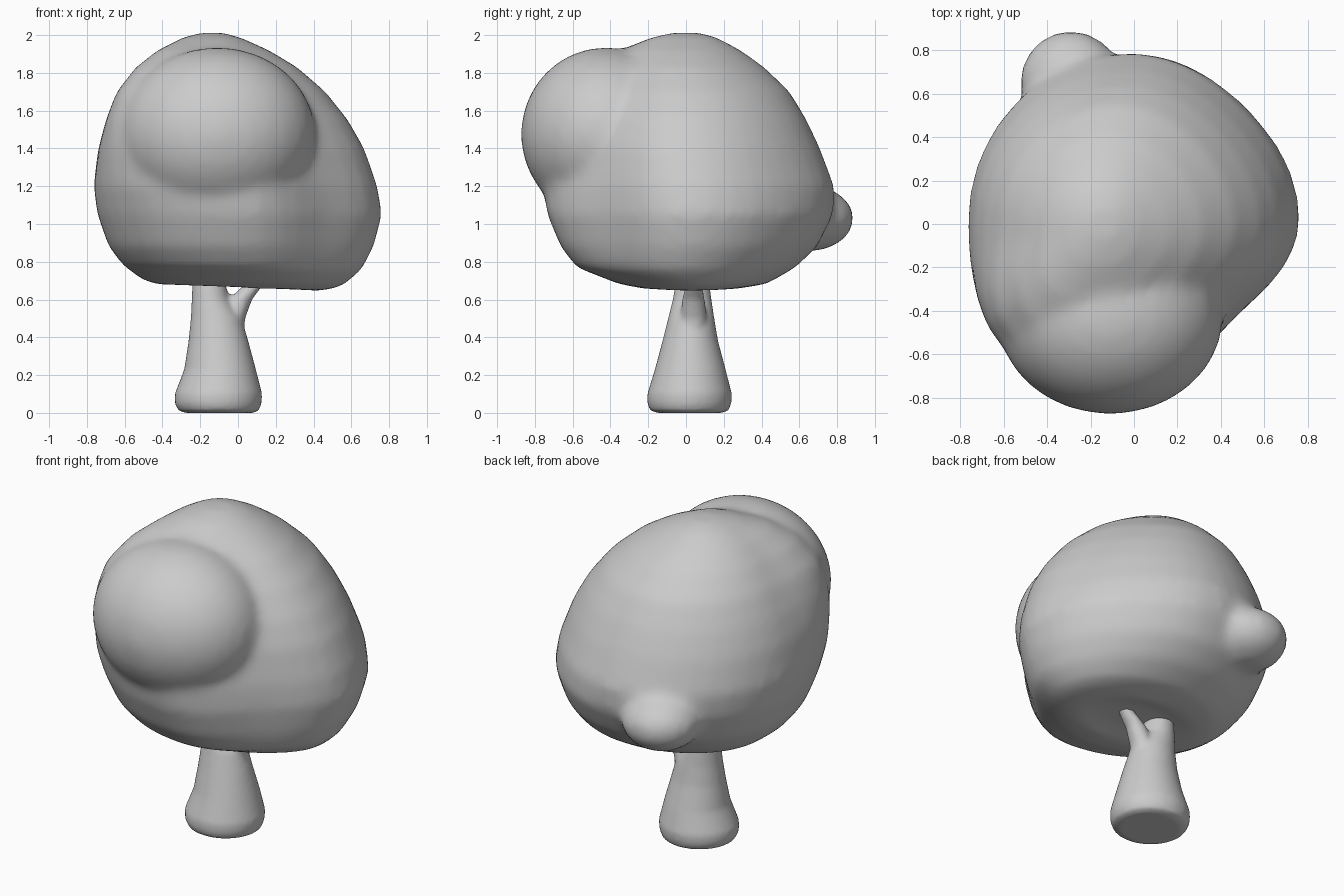
import bpy, bmesh, math
from mathutils import Matrix

if "Cube" in bpy.data.objects:
    bpy.data.objects.remove(bpy.data.objects["Cube"])


def add_loft(bm, rings, n=40):
    """Stack of rings (z, xmin, xmax, ymin, ymax[, front-left bulge, front-right bulge, tilt])."""
    loops = []
    for ring in rings:
        z, x0, x1, y0, y1, fl, fr, tilt = (tuple(ring) + (0, 0, 0))[:8]
        cx, cy = (x0 + x1) / 2, (y0 + y1) / 2
        loop = []
        for i in range(n):
            a = 2 * math.pi * i / n
            c, s = math.cos(a), math.sin(a)
            k = 0
            if s < 0:
                k = fl if c < 0 else fr
            elif c > 0:
                k = fr * 0.3
            f = 1 + k * math.sin(2 * a) ** 2
            x, y = cx + c * f * (x1 - x0) / 2, cy + s * f * (y1 - y0) / 2
            loop.append(bm.verts.new((x, y, z - tilt * x)))
        loops.append(loop)
    for lo, hi in zip(loops, loops[1:]):
        for i in range(n):
            j = (i + 1) % n
            bm.faces.new((lo[i], lo[j], hi[j], hi[i]))
    bm.faces.new(loops[0][::-1])
    bm.faces.new(loops[-1])


def add_ball(bm, loc, radii, rot=0):
    m = Matrix.Translation(loc) @ Matrix.Rotation(rot, 4, 'Z') @ Matrix.Diagonal((*radii, 1))
    bmesh.ops.create_uvsphere(bm, u_segments=32, v_segments=20, radius=1, matrix=m)


def finish(name, bm, voxel, smooth):
    """Fuse the overlapping volumes into one softly blended skin."""
    me = bpy.data.meshes.new(name)
    bm.to_mesh(me)
    bm.free()
    ob = bpy.data.objects.new(name, me)
    bpy.context.collection.objects.link(ob)
    r = ob.modifiers.new("fuse", 'REMESH')
    r.mode = 'VOXEL'
    r.voxel_size = voxel
    r.use_smooth_shade = True
    s = ob.modifiers.new("soften", 'SMOOTH')
    s.factor = 0.5
    s.iterations = smooth
    return ob


# Foliage: lopsided crown, front lobe and small rear knob
bm = bmesh.new()
add_loft(bm, [
    (0.685, -.20, .20, -.12, .18, 0, 0, .04),
    (0.66, -.40, .42, -.22, .26, 0, 0, .04),
    (0.685, -.50, .55, -.36, .43, 0, -.05, .03),
    (0.77, -.61, .655, -.58, .58, .02, -.10, .02),
    (0.88, -.685, .72, -.665, .695, .04, -.13),
    (1.05, -.745, .765, -.735, .78, .05, -.15),
    (1.20, -.765, .74, -.76, .785, .07, -.15),
    (1.40, -.74, .67, -.72, .71, .13, -.13),
    (1.55, -.69, .585, -.66, .64, .20, -.11),
    (1.70, -.615, .465, -.57, .55, .28, -.10),
    (1.83, -.515, .315, -.46, .415, .30, -.10),
    (1.92, -.415, .165, -.34, .29, .26, -.08),
    (1.985, -.30, .02, -.19, .17, .1),
    (2.012, -.20, -.07, -.08, .08)])
add_ball(bm, (-.11, -.425, 1.475), (.52, .45, .46))
add_ball(bm, (-.29, .65, 1.03), (.235, .24, .175), .15)
finish("foliage", bm, 0.03, 10)

# Trunk with a rounded flared foot, plus a side branch reaching into the foliage
bm = bmesh.new()
add_loft(bm, [
    (0.0, -.28, .08, -.15, .19),
    (0.012, -.315, .11, -.19, .225),
    (0.05, -.335, .125, -.205, .24),
    (0.10, -.335, .128, -.205, .243),
    (0.23, -.285, .095, -.165, .21),
    (0.38, -.262, .055, -.125, .17),
    (0.50, -.25, .02, -.095, .15),
    (0.60, -.245, -.045, -.07, .135),
    (0.72, -.24, -.075, -.05, .12),
    (0.80, -.235, -.08, -.04, .11)])
add_loft(bm, [
    (0.36, -.12, .03, -.04, .10),
    (0.50, -.08, .038, -.03, .11),
    (0.60, -.05, .075, -.02, .10),
    (0.70, .055, .15, .0, .08),
    (0.76, .11, .20, .0, .08)])
finish("trunk", bm, 0.015, 4)
